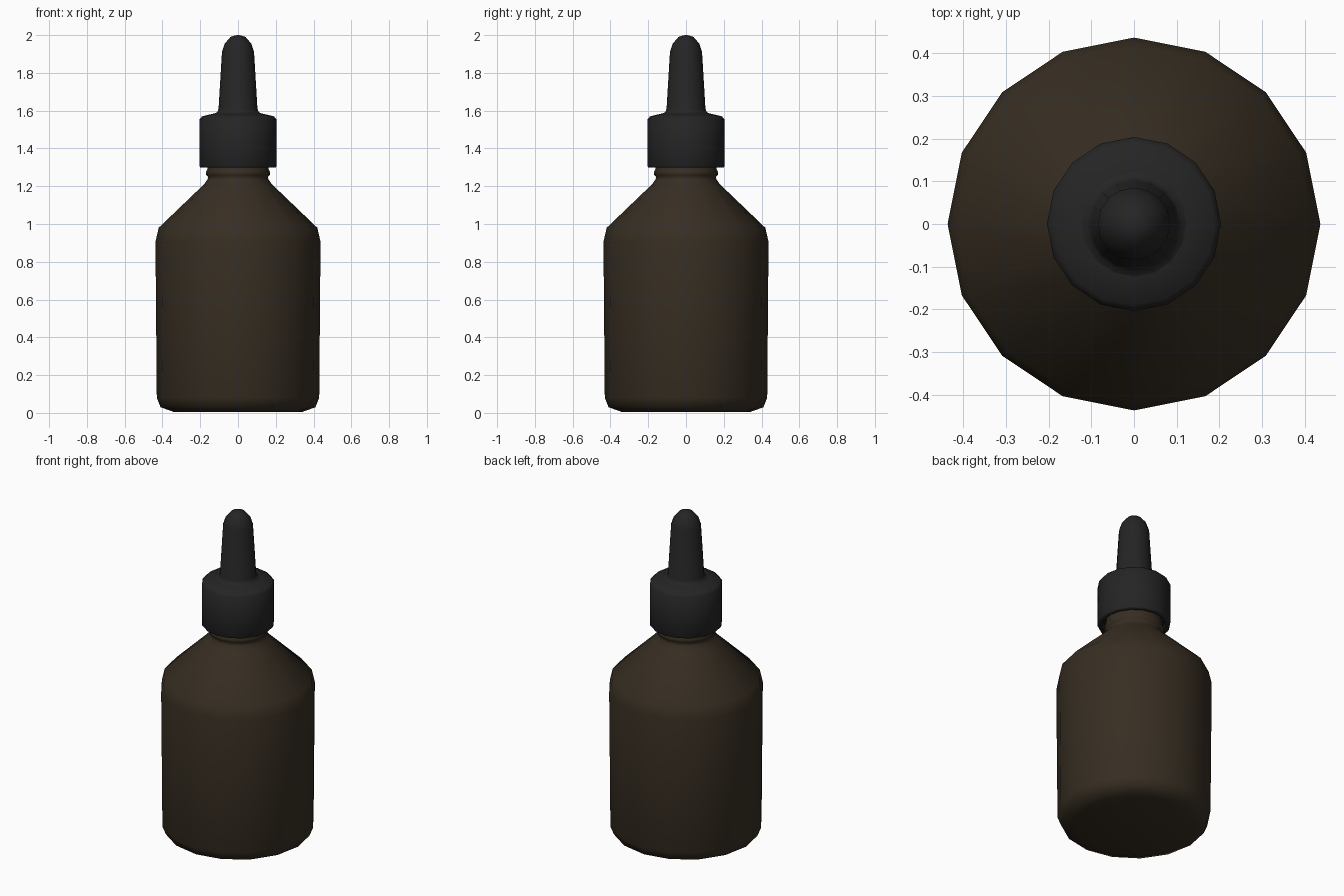
import bpy
import bmesh
from math import radians
from mathutils import Matrix, Vector

SIDES = 16

cube = bpy.data.objects.get("Cube")
if cube:
    bpy.data.objects.remove(cube, do_unlink=True)


def material(name, colour):
    mat = bpy.data.materials.new(name)
    mat.use_nodes = True
    mat.diffuse_color = (*colour, 1)
    bsdf = mat.node_tree.nodes["Principled BSDF"]
    bsdf.inputs["Base Color"].default_value = (*colour, 1)
    bsdf.inputs["Roughness"].default_value = 0.6
    return mat


def lathe(name, profile, mat, angle=60):
    """Spin a (radius, height) profile round the z axis."""
    bm = bmesh.new()
    verts = [bm.verts.new((r, 0, z)) for r, z in profile]
    edges = [bm.edges.new(pair) for pair in zip(verts, verts[1:])]
    bmesh.ops.spin(bm, geom=verts + edges, axis=(0, 0, 1), cent=(0, 0, 0),
                   angle=radians(360), steps=SIDES)
    bmesh.ops.remove_doubles(bm, verts=bm.verts, dist=0.0005)
    bmesh.ops.recalc_face_normals(bm, faces=bm.faces)
    mesh = bpy.data.meshes.new(name)
    bm.to_mesh(mesh)
    bm.free()
    mesh.materials.append(mat)
    obj = bpy.data.objects.new(name, mesh)
    bpy.context.collection.objects.link(obj)
    bpy.ops.object.select_all(action="DESELECT")
    obj.select_set(True)
    bpy.context.view_layer.objects.active = obj
    bpy.ops.object.shade_smooth_by_angle(angle=radians(angle))
    return obj


brown = material("dark brown glass", (0.038, 0.027, 0.016))
black = material("black rubber", (0.018, 0.018, 0.018))

# Bottle: base, straight wall, sloping shoulder, beaded neck
lathe("bottle", [
    (0, 0.005), (0.34, 0.005), (0.41, 0.03), (0.43, 0.08), (0.437, 0.905),
    (0.42, 0.98), (0.18, 1.21), (0.162, 1.235), (0.158, 1.25), (0.168, 1.26),
    (0.17, 1.275), (0.162, 1.29), (0.16, 1.34), (0, 1.34)], brown)

# Screw cap with a rounded top edge
lathe("cap", [
    (0, 1.32), (0.17, 1.32), (0.18, 1.3), (0.2, 1.3), (0.204, 1.306),
    (0.204, 1.555), (0.19, 1.57), (0.115, 1.588), (0, 1.588)], black)

# Tapered dropper bulb
lathe("dropper_bulb", [
    (0, 1.58), (0.13, 1.583), (0.11, 1.592), (0.103, 1.61), (0.085, 1.91),
    (0.07, 1.955), (0.04, 1.99), (0.018, 1.998), (0, 2)], black)
